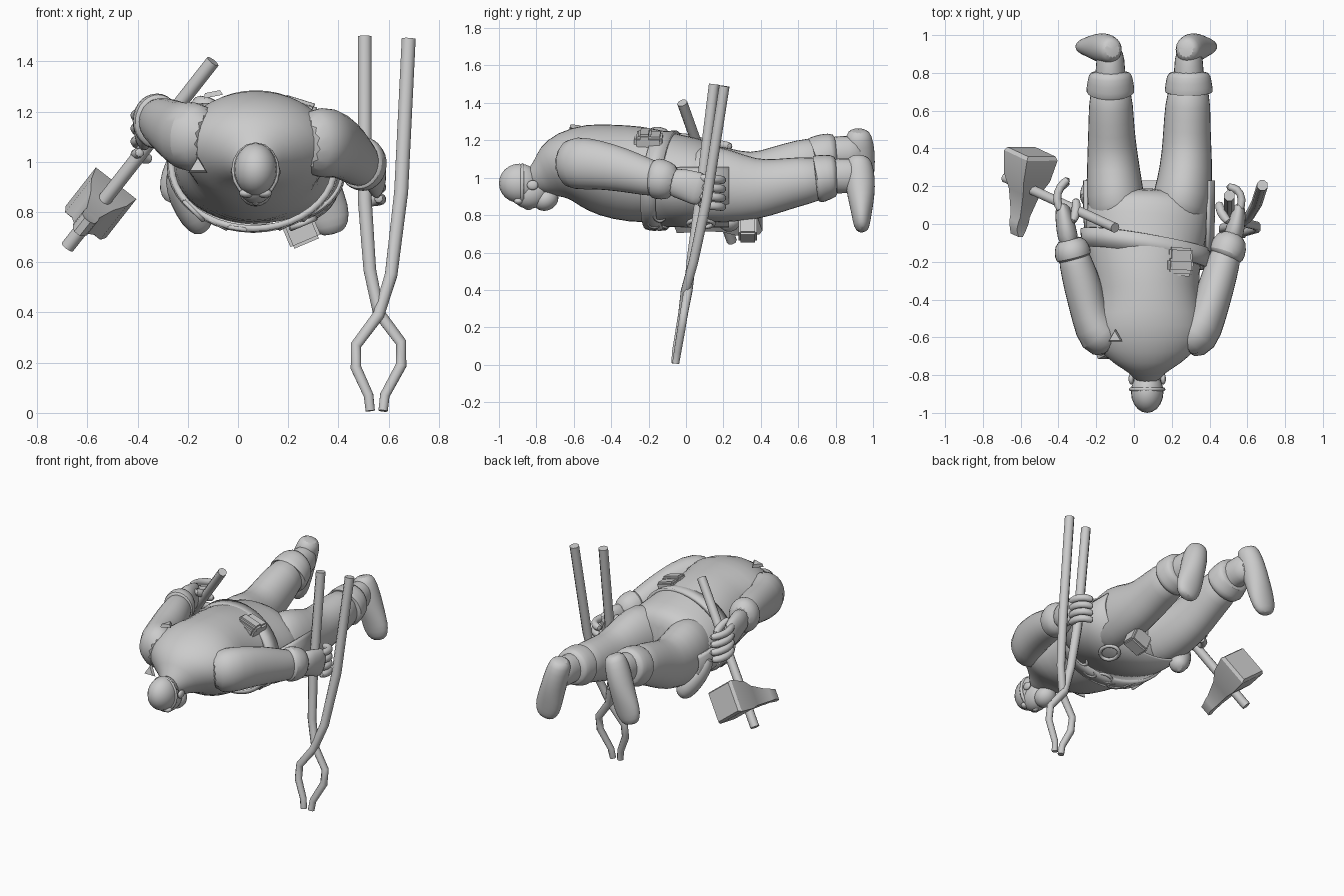
import bpy, bmesh, math
from mathutils import Vector, Matrix

if "Cube" in bpy.data.objects:
    bpy.data.objects.remove(bpy.data.objects["Cube"])

grey = bpy.data.materials.new("plain grey")
grey.diffuse_color = (0.6, 0.6, 0.6, 1)
grey.use_nodes = True
grey.node_tree.nodes["Principled BSDF"].inputs["Base Color"].default_value = grey.diffuse_color


def finish(name, bm, subsurf=0, angle=50, thick=0):
    bmesh.ops.recalc_face_normals(bm, faces=bm.faces)
    me = bpy.data.meshes.new(name)
    bm.to_mesh(me)
    bm.free()
    me.materials.append(grey)
    ob = bpy.data.objects.new(name, me)
    bpy.context.collection.objects.link(ob)
    if thick:
        m = ob.modifiers.new("thickness", 'SOLIDIFY')
        m.thickness, m.offset = thick, 0
    if subsurf:
        m = ob.modifiers.new("smooth", 'SUBSURF')
        m.levels = m.render_levels = subsurf
    bpy.context.view_layer.objects.active = ob
    bpy.ops.object.select_all(action='DESELECT')
    ob.select_set(True)
    bpy.ops.object.shade_smooth_by_angle(angle=math.radians(angle))
    return ob


def tube(name, stations, sides=12, up=(0, 0, 1), subsurf=1, angle=50):
    """Loft ellipses (x, y, z, side radius, up radius) along a path."""
    bm = bmesh.new()
    pts = [Vector(s[:3]) for s in stations]
    rings = []
    for i, s in enumerate(stations):
        t = (pts[min(i + 1, len(pts) - 1)] - pts[max(i - 1, 0)]).normalized()
        side = t.cross(Vector(up)).normalized()
        top = side.cross(t)
        ring = []
        for k in range(sides):
            a = 2 * math.pi * (k + .5) / sides
            ring.append(bm.verts.new(pts[i] + side * s[3] * math.cos(a) + top * s[4] * math.sin(a)))
        rings.append(ring)
    for r0, r1 in zip(rings, rings[1:]):
        for k in range(sides):
            bm.faces.new((r0[k], r0[(k + 1) % sides], r1[(k + 1) % sides], r1[k]))
    bm.faces.new(rings[0])
    bm.faces.new(rings[-1])
    return finish(name, bm, subsurf, angle)


def rod(name, points, r, sides=8, up=(0, 0, 1), subsurf=0):
    return tube(name, [(*p, r, r) for p in points], sides, up, subsurf, 60)


def ball(name, loc, size, tilt=0):
    bm = bmesh.new()
    m = Matrix.Translation(loc) @ Matrix.Rotation(tilt, 4, 'X') @ Matrix.Diagonal((*size, 1))
    bmesh.ops.create_uvsphere(bm, u_segments=20, v_segments=12, radius=1, matrix=m)
    return finish(name, bm, angle=180)


def box(name, loc, size, rot=(0, 0, 0), bevel=.012):
    bm = bmesh.new()
    r = Matrix.Rotation(rot[2], 4, 'Z') @ Matrix.Rotation(rot[1], 4, 'Y') @ Matrix.Rotation(rot[0], 4, 'X')
    bmesh.ops.create_cube(bm, size=1, matrix=Matrix.Translation(loc) @ r @ Matrix.Diagonal((*size, 1)))
    bmesh.ops.bevel(bm, geom=bm.edges[:], offset=bevel, segments=2, affect='EDGES')
    return finish(name, bm)


def shell(name, centre, rx, rz, a0, a1, rows, thick):
    """Band around the body; each row is (function of angle -> y, radius scale)."""
    bm = bmesh.new()
    n = 40
    grid = []
    for yf, s in rows:
        line = []
        for k in range(n + 1):
            a = math.radians(a0 + (a1 - a0) * k / n)
            line.append(bm.verts.new((centre[0] + rx * s * math.cos(a), yf(a), centre[1] + rz * s * math.sin(a))))
        grid.append(line)
    for l0, l1 in zip(grid, grid[1:]):
        for k in range(n):
            bm.faces.new((l0[k], l0[k + 1], l1[k + 1], l1[k]))
    bmesh.ops.remove_doubles(bm, verts=bm.verts[:], dist=1e-5)
    return finish(name, bm, thick=thick)


def loop(name, loc, ra, rb, r, rot):
    """Closed oval ring."""
    bm = bmesh.new()
    m = Matrix.Translation(loc) @ rot
    rings = []
    for k in range(16):
        a = 2 * math.pi * k / 16
        d = Vector((math.cos(a), math.sin(a), 0))
        c = Vector((ra * d.x, rb * d.y, 0))
        rings.append([bm.verts.new(m @ (c + d * r * math.cos(b) + Vector((0, 0, r * math.sin(b)))))
                      for b in [j * math.pi / 3 for j in range(6)]])
    for i in range(16):
        for j in range(6):
            bm.faces.new((rings[i][j], rings[i - 1][j], rings[i - 1][j - 5], rings[i][j - 5]))
    return finish(name, bm, angle=80)


# Torso
tube("torso", [(.07, -.84, .98, .06, .06), (.07, -.77, 1.0, .10, .10), (.07, -.72, 1.03, .19, .15),
               (.07, -.65, 1.06, .28, .19), (.07, -.55, 1.07, .32, .225), (.075, -.43, 1.04, .275, .25),
               (.06, -.28, 1.02, .285, .265), (.06, -.1, 1.0, .32, .245), (.07, .04, .98, .335, .235),
               (.08, .13, .97, .32, .22), (.08, .19, .97, .2, .15)], 20)

# Head: skull, jaw, beard, nose, ears and strap
ball("skull", (.07, -.89, .97), (.086, .11, .105))
ball("face", (.07, -.83, .92), (.075, .10, .085), .3)
ball("beard", (.07, -.75, .885), (.065, .07, .06), .5)
tube("nose", [(.07, -.88, .86, .012, .015), (.07, -.84, .835, .02, .02), (.07, -.82, .85, .018, .015)], 8)
loop("head_strap", (.07, -.875, .965), .086, .102, .011, Matrix.Rotation(math.pi / 2, 4, 'X'))
for s in (-1, 1):
    ball("ear", (.07 + s * .085, -.82, .96), (.014, .03, .026))
    ball("goggle", (.07 + s * .035, -.895, .875), (.03, .025, .018))

# Legs, trouser cuffs and boots
tube("right_leg", [(-.06, -.02, .99, .14, .16), (-.095, .1, .98, .16, .205), (-.105, .22, .97, .15, .195),
                   (-.115, .38, .975, .135, .16), (-.12, .5, 1.03, .125, .145), (-.122, .63, 1.08, .12, .13),
                   (-.125, .76, 1.12, .105, .115)], 16)
tube("left_leg", [(.2, -.02, .98, .14, .16), (.25, .1, .97, .165, .215), (.27, .22, .955, .15, .2),
                  (.28, .38, .935, .135, .165), (.28, .5, .96, .128, .145), (.285, .63, .985, .123, .13),
                  (.29, .76, 1.0, .105, .115)], 16)
for name, x, z, dz in (("right", -.125, 1.11, .02), ("left", .29, 1.0, .01)):
    tube(name + "_trouser_cuff", [(x, .69, z - dz, .12, .12), (x, .70, z - dz, .132, .132), (x, .73, z, .128, .127),
                                  (x, .79, z + dz, .118, .117), (x, .81, z + dz, .10, .10)], 16)
    tube(name + "_ankle", [(x, .72, z, .095, .1), (x, .8, z + dz, .08, .095), (x, .87, z + dz, .08, .1),
                           (x, .95, z + dz, .06, .085)], 12)
for name, h, t in (("right_boot", (-.115, .92, 1.25), (-.25, .95, .85)), ("left_boot", (.275, .92, 1.11), (.375, .95, .73))):
    h, t = Vector(h), Vector(t)
    tube(name, [(*(h.lerp(t, f) + Vector((0, dy, 0))), a, b) for f, dy, a, b in
                ((-.02, .005, .045, .045), (.06, 0, .07, .075), (.3, 0, .078, .085), (.55, .0, .08, .075),
                 (.8, -.005, .092, .055), (.97, -.01, .075, .045), (1.05, -.005, .04, .025))], 14, (0, 1, 0))

# Sleeves, gauntlet cuffs and hands
tube("right_arm", [(-.10, -.64, 1.09, .1, .12), (-.19, -.59, 1.1, .13, .15), (-.235, -.48, 1.11, .1, .13),
                   (-.27, -.33, 1.14, .105, .115), (-.31, -.2, 1.16, .09, .1), (-.335, -.11, 1.17, .075, .085)], 14)
tube("right_glove_cuff", [(-.315, -.19, 1.16, .075, .09), (-.318, -.18, 1.16, .10, .115), (-.33, -.13, 1.165, .1, .115),
                          (-.345, -.07, 1.17, .07, .085)], 14)
tube("right_palm", [(-.34, -.12, 1.17, .06, .08), (-.36, -.02, 1.16, .055, .085), (-.375, .06, 1.13, .045, .095),
                    (-.38, .1, 1.12, .035, .085)])
tube("left_arm", [(.25, -.65, 1.07, .1, .12), (.34, -.59, 1.08, .13, .15), (.395, -.47, 1.07, .1, .135),
                  (.435, -.33, 1.04, .1, .12), (.475, -.2, 1.0, .09, .1), (.505, -.1, .98, .075, .09)], 14)
tube("left_glove_cuff", [(.48, -.18, 1.0, .075, .09), (.485, -.17, 1.0, .1, .115), (.505, -.11, .985, .1, .11),
                         (.525, -.05, .97, .07, .085)], 14)
tube("left_palm", [(.515, -.1, .98, .06, .08), (.54, -.01, .965, .05, .085), (.555, .06, .94, .04, .095),
                   (.555, .1, .93, .03, .085)])
for i in range(4):
    z = 1.195 - .052 * i
    rod("right_finger", [(-.385, .06, z), (-.415, .13, z - .01), (-.395, .2, z - .02), (-.34, .245 - .02 * (i == 3), z - .03)],
        .025, 8, subsurf=1)
    z = 1.0 - .048 * i
    rod("left_finger", [(.555, .06, z), (.578, .13, z - .005), (.55, .19, z - .01), (.485, .2, z - .015)], .025, 8, subsurf=1)
rod("right_thumb", [(-.33, .0, 1.2), (-.3, .07, 1.17), (-.31, .14, 1.13)], .027, 8, subsurf=1)
rod("left_thumb", [(.51, .0, 1.0), (.455, .06, .97), (.45, .12, .92)], .027, 8, subsurf=1)

# Belt, apron, belt bags and rings
slant = lambda off: (lambda a: -.13 + off - .055 * math.cos(a) + .03 * math.sin(a))
shell("belt", (.06, .985), .325, .25, 0, 360, [(slant(-.05), 1), (slant(.05), 1.02)], .025)
shell("apron", (.08, .96), .335, .215, 165, 385,
      [(slant(.03), 1), (lambda a: .05, 1.02), (lambda a: .23, 1.02)], .015)
box("back_bag", (.24, -.2, 1.2), (.13, .15, .07), (0, .3, -.05))
box("back_bag_flap", (.243, -.22, 1.225), (.14, .07, .05), (0, .3, -.05))
tube("side_bag", [(-.26, .12, .97, .03, .05), (-.24, .16, .9, .055, .06), (-.19, .21, .82, .07, .075),
                  (-.15, .24, .75, .06, .065), (-.13, .25, .725, .03, .03)], 12, (0, 1, 0))
box("tool_pouch", (.25, .33, .73), (.13, .1, .12), (0, -.4, 0))
flat = Matrix.Rotation(math.pi / 2, 4, 'X')
for k in range(6):
    a = math.radians(225 + 18 * k)
    loop("belt_ring", (.06 + .335 * math.cos(a), -.17 + .03 * (k % 2), .985 + .255 * math.sin(a)), .05, .032, .01,
         Matrix.Rotation(a + math.pi / 2, 4, 'Y').inverted())
loop("apron_ring", (.26, .08, .755), .05, .07, .012, Matrix.Rotation(-.4, 4, 'Y'))

# Small three-sided badge plates on the back and shoulder
for loc, rot in (((-.1, -.6, 1.27), Matrix.Rotation(-.2, 4, 'Y')), ((-.16, -.70, .98), Matrix.Rotation(1.3, 4, 'X'))):
    bm = bmesh.new()
    bmesh.ops.create_cone(bm, cap_ends=True, segments=3, radius1=.045, radius2=.035, depth=.02,
                          matrix=Matrix.Translation(loc) @ rot)
    finish("badge", bm, angle=20)

# Hammer: handle and tapered head
rod("hammer_handle", [(-.68, .245, .66), (-.1, -.02, 1.4)], .028, 8)
centre, axis = Vector((-.575, .2, .8)), Vector((.17, .96, .22)).normalized()
tube("hammer_head", [(*(centre + axis * d), a, b) for d, a, b in
                     ((.19, .13, .13), (.17, .145, .145), (.05, .125, .125), (-.03, .08, .09), (-.16, .045, .06),
                      (-.19, .05, .055), (-.23, .045, .045), (-.27, .02, .05))],
     4, (.58, -.27, .74), 0, 20)

# Tongs: two crossing bars
for name, path in (("tong_bar_a", [(.505, .15, 1.5), (.505, .07, .85), (.525, .03, .57), (.56, .012, .4), (.65, -.01, .28),
                                   (.65, -.025, .19), (.585, -.045, .07), (.578, -.055, .008)]),
                   ("tong_bar_b", [(.68, .205, 1.49), (.65, .11, .88), (.61, .04, .55), (.56, -.005, .39), (.47, -.02, .27),
                                   (.47, -.035, .18), (.52, -.055, .07), (.527, -.06, .008)])):
    tube(name, [(*p, r, r) for p, r in zip(path, (.03, .03, .027, .025, .023, .023, .021, .02))], 8, (0, 1, 0), 0, 60)
